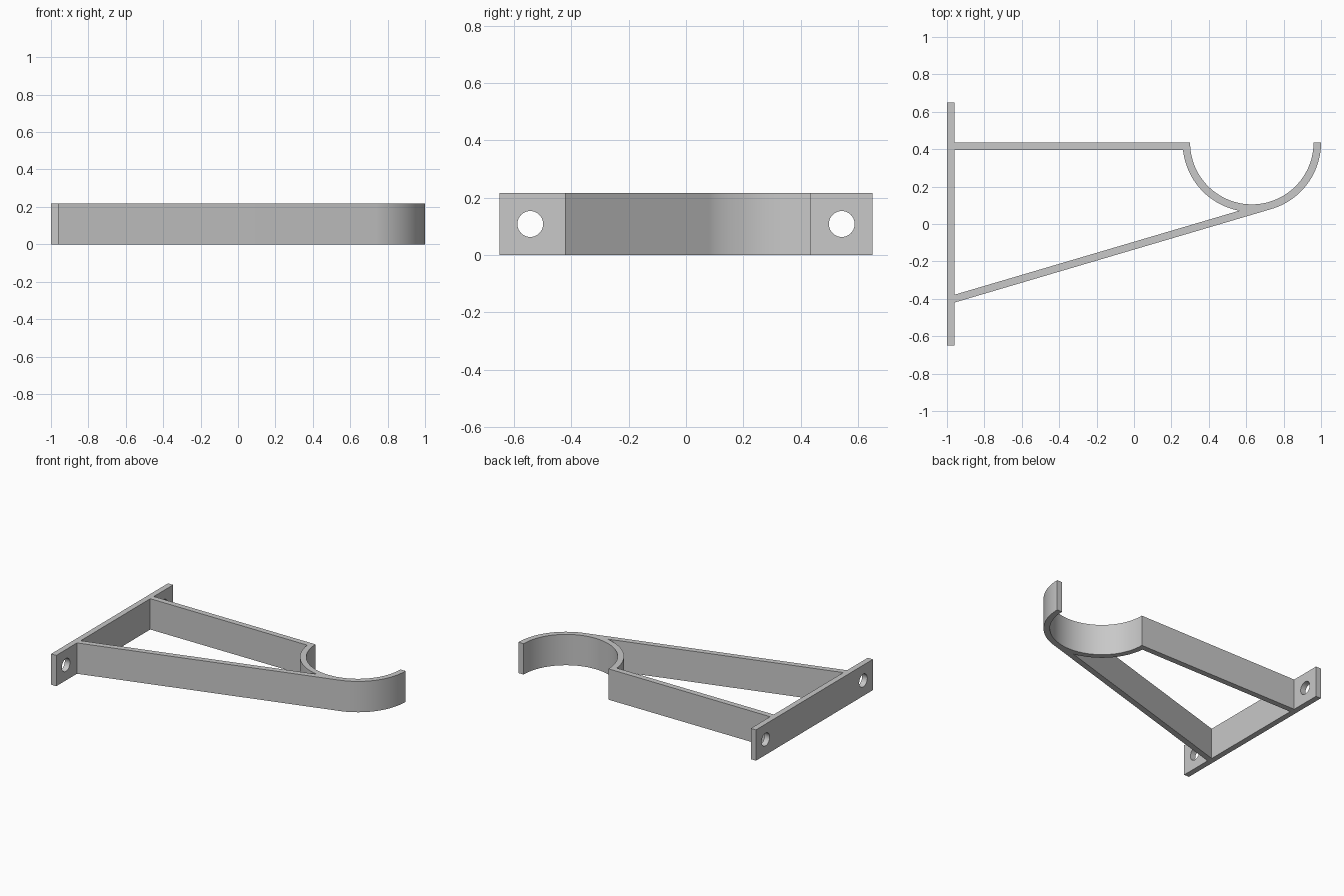
import bpy, bmesh
from math import radians, degrees, sin, cos, tan, asin, acos, atan2, hypot, pi

if "Cube" in bpy.data.objects:
    bpy.data.objects.remove(bpy.data.objects["Cube"], do_unlink=True)

HEIGHT = 0.217
WALL = 0.04
WALL_X = -1.0             # back of mounting plate
FACE_X = WALL_X + WALL    # front of mounting plate
PLATE_Y = 0.65
CX, CY = 0.63, 0.435      # cradle centre
R_OUT, R_IN = 0.37, 0.33
BRACE_Y = -0.42           # foot of the brace on the plate
HOLE_Y, HOLE_R = 0.543, 0.045

grey = bpy.data.materials.new("plain grey")
grey.use_nodes = True
grey.diffuse_color = (0.58, 0.58, 0.58, 1)
grey.node_tree.nodes["Principled BSDF"].inputs["Base Color"].default_value = (0.58, 0.58, 0.58, 1)


def arc(radius, start, end, steps):
    angles = [radians(start + (end - start) * i / steps) for i in range(steps + 1)]
    return [(CX + radius * cos(a), CY + radius * sin(a)) for a in angles]


# The brace runs tangent to the outside of the cradle
dx, dy = CX - FACE_X, CY - BRACE_Y
slope = atan2(dy, dx) - asin(R_OUT / hypot(dx, dy))
tangent = degrees(slope) - 90
brace_meet = tangent - degrees(acos(R_IN / R_OUT))
arm_meet = -180 + degrees(asin(WALL / R_OUT))

outline = [(WALL_X, -PLATE_Y), (FACE_X, -PLATE_Y), (FACE_X, BRACE_Y)]
outline += arc(R_OUT, tangent, 0, 32)
outline += arc(R_IN, 0, -180, 72)
outline += [(FACE_X, CY), (FACE_X, PLATE_Y), (WALL_X, PLATE_Y)]

opening = [(FACE_X, BRACE_Y + WALL / cos(slope))]
opening += arc(R_OUT, brace_meet, arm_meet, 30)
opening += [(FACE_X, CY - WALL)]

# Bracket: fill the profile around its opening and extrude it upward
bm = bmesh.new()
for loop in (outline, opening):
    verts = [bm.verts.new((x, y, 0)) for x, y in loop]
    for a, b in zip(verts, verts[1:] + verts[:1]):
        bm.edges.new((a, b))
bmesh.ops.triangle_fill(bm, edges=bm.edges[:], use_beauty=True, normal=(0, 0, 1))
top = bmesh.ops.extrude_face_region(bm, geom=bm.faces[:])
bmesh.ops.translate(bm, vec=(0, 0, HEIGHT),
                    verts=[g for g in top["geom"] if isinstance(g, bmesh.types.BMVert)])
bmesh.ops.recalc_face_normals(bm, faces=bm.faces[:])
mesh = bpy.data.meshes.new("bracket")
bm.to_mesh(mesh)
bm.free()
mesh.materials.append(grey)
bracket = bpy.data.objects.new("bracket", mesh)
bpy.context.collection.objects.link(bracket)

# Screw holes through both ends of the mounting plate
for side, name in ((-1, "front_hole_cutter"), (1, "back_hole_cutter")):
    bpy.ops.mesh.primitive_cylinder_add(
        vertices=40, radius=HOLE_R, depth=WALL * 4,
        location=(WALL_X + WALL / 2, side * HOLE_Y, HEIGHT / 2), rotation=(0, pi / 2, 0))
    cutter = bpy.context.object
    cutter.name = name
    cutter.data.materials.append(grey)
    cut = bracket.modifiers.new(name, "BOOLEAN")
    cut.operation = "DIFFERENCE"
    cut.solver = "EXACT"
    cut.object = cutter
    bpy.ops.object.select_all(action="DESELECT")
    bracket.select_set(True)
    bpy.context.view_layer.objects.active = bracket
    bpy.ops.object.modifier_apply(modifier=cut.name)
    bpy.data.objects.remove(cutter, do_unlink=True)

bpy.ops.object.shade_smooth_by_angle(angle=radians(15))
